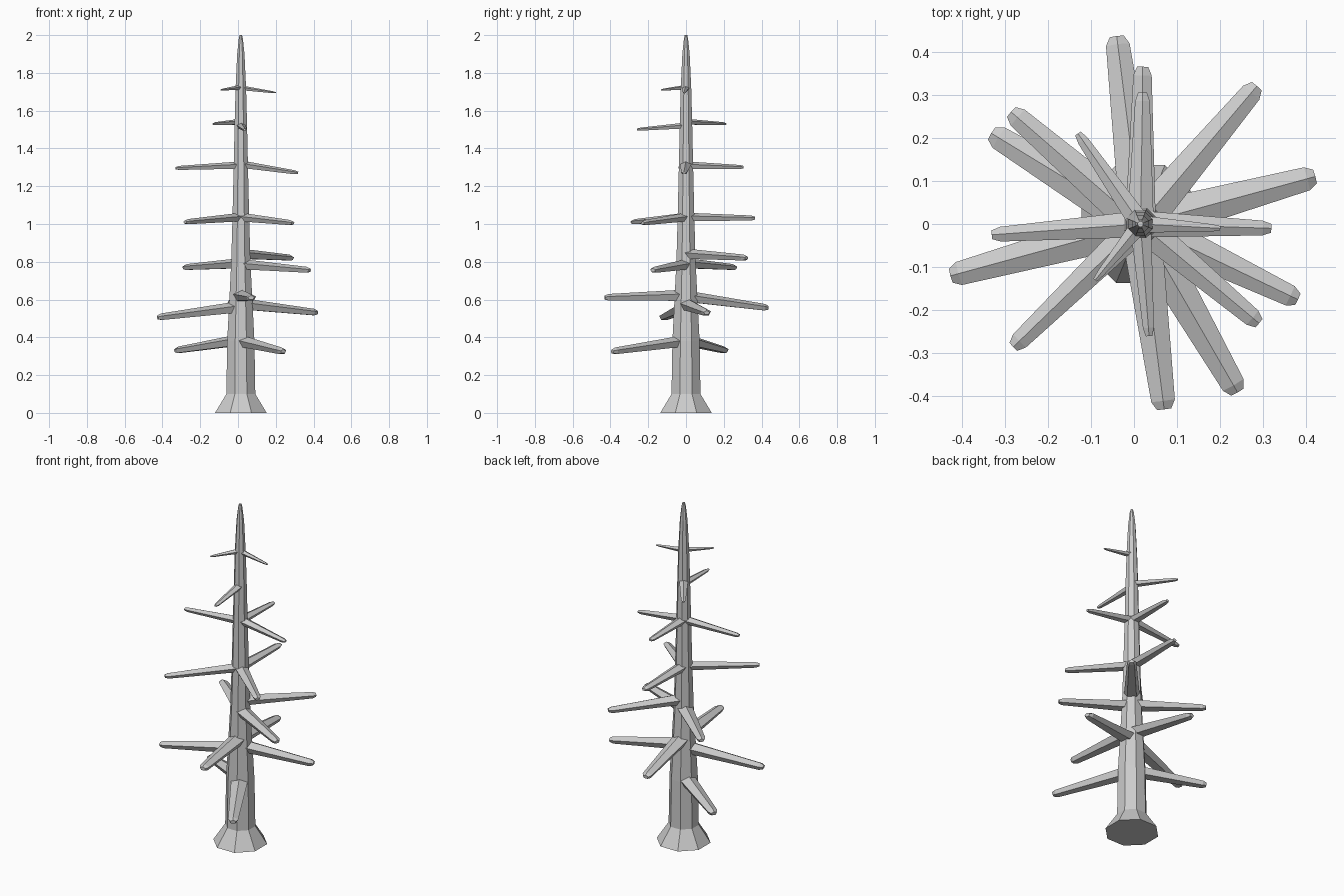
import bpy, bmesh
from math import pi, cos, sin
from mathutils import Vector

cube = bpy.data.objects.get("Cube")
if cube:
    bpy.data.objects.remove(cube)

AXIS_X = 0.015
UP = Vector((0, 0, 1))


def loft(name, rings):
    """Skin a list of equal-sized point rings and cap both ends."""
    bm = bmesh.new()
    loops = [[bm.verts.new(p) for p in ring] for ring in rings]
    count = len(loops[0])
    for a, b in zip(loops, loops[1:]):
        for i in range(count):
            j = (i + 1) % count
            bm.faces.new((a[i], a[j], b[j], b[i]))
    bm.faces.new(loops[0])
    bm.faces.new(loops[-1])
    bmesh.ops.recalc_face_normals(bm, faces=bm.faces)
    mesh = bpy.data.meshes.new(name)
    bm.to_mesh(mesh)
    bm.free()
    obj = bpy.data.objects.new(name, mesh)
    bpy.context.collection.objects.link(obj)
    return obj


def ring(center, side, up, width, height, sides, phase):
    angles = [phase + 2 * pi * i / sides for i in range(sides)]
    return [center + side * (width * cos(a)) + up * (height * sin(a)) for a in angles]


def branch(name, root_z, tip, root_width, tip_width):
    """Tapered, flattened five-sided limb with a blunt chamfered end."""
    tip = Vector(tip)
    root = Vector((AXIS_X, 0, root_z))
    along = (tip - root).normalized()
    side = along.cross(UP).normalized()
    up = side.cross(along)
    shoulder = tip - along * 0.02
    stations = [(root, root_width), (shoulder, tip_width), (tip, tip_width * 0.6)]
    return loft(name, [ring(c, side, up, w / 2, w * 0.33, 5, pi / 2)
                       for c, w in stations])


# Trunk: flared foot, long taper, small blunt top
trunk_profile = [(0, 0.148), (0.1, 0.083), (0.38, 0.078), (0.58, 0.067),
                 (0.8, 0.055), (1.03, 0.048), (1.3, 0.041), (1.55, 0.035),
                 (1.72, 0.03), (1.9, 0.021), (1.98, 0.012), (2, 0.007)]
loft("trunk", [ring(Vector((AXIS_X, 0, z)), Vector((1, 0, 0)), Vector((0, 1, 0)),
                    r, r, 8, pi / 8) for z, r in trunk_profile])

# Branch tiers, lowest first: root width, tip width, then (root height, tip)
tiers = [
    (0.10, 0.058, [(0.38, (0.24, -0.39, 0.325)), (0.385, (-0.33, 0.21, 0.33))]),
    (0.10, 0.058, [(0.62, (0.07, -0.43, 0.61)), (0.56, (-0.425, -0.12, 0.505)),
                   (0.575, (0.42, 0.11, 0.53)), (0.615, (-0.04, 0.435, 0.555))]),
    (0.09, 0.052, [(0.79, (-0.285, 0.26, 0.77)), (0.84, (0.285, 0.32, 0.82)),
                   (0.785, (0.38, -0.175, 0.755))]),
    (0.075, 0.045, [(1.035, (-0.28, -0.285, 1.01)), (1.035, (0.29, -0.23, 1.005)),
                    (1.035, (0.02, 0.365, 1.03))]),
    (0.065, 0.036, [(1.31, (-0.33, -0.025, 1.295)), (1.315, (0.318, -0.01, 1.27)),
                    (1.31, (0.02, 0.305, 1.3))]),
    (0.052, 0.027, [(1.54, (-0.13, 0.21, 1.53)), (1.52, (0.035, -0.26, 1.5))]),
    (0.042, 0.018, [(1.72, (0.2, -0.01, 1.695)), (1.723, (-0.09, -0.13, 1.71))]),
]
for level, (root_width, tip_width, limbs) in enumerate(tiers, 1):
    for n, (root_z, tip) in enumerate(limbs, 1):
        branch(f"branch_tier_{level}_{n}", root_z, tip, root_width, tip_width)
